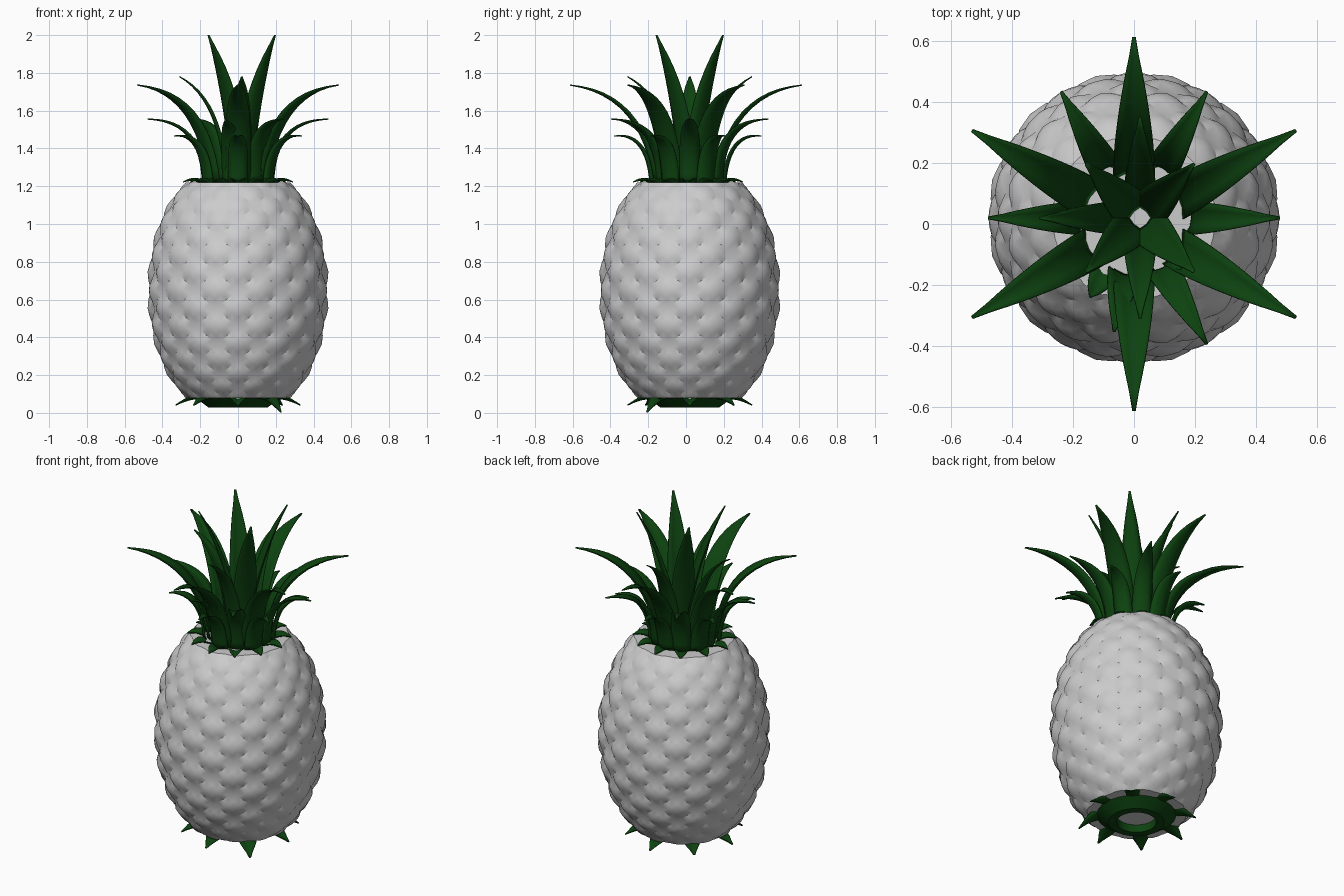
import bpy, bmesh, math
from math import sin, cos, pi, radians
from mathutils import Vector

if "Cube" in bpy.data.objects:
    bpy.data.objects.remove(bpy.data.objects["Cube"])

green = bpy.data.materials.new("leaf_green")
green.diffuse_color = (0.004, 0.055, 0.005, 1)
green.use_nodes = True
green.node_tree.nodes["Principled BSDF"].inputs["Base Color"].default_value = green.diffuse_color


def finish(bm, name, angle, mat=None):
    me = bpy.data.meshes.new(name)
    bm.to_mesh(me)
    bm.free()
    ob = bpy.data.objects.new(name, me)
    bpy.context.collection.objects.link(ob)
    if mat:
        me.materials.append(mat)
    bpy.ops.object.select_all(action='DESELECT')
    ob.select_set(True)
    bpy.context.view_layer.objects.active = ob
    bpy.ops.object.shade_smooth_by_angle(angle=radians(angle))
    return ob


# Fruit body: pillowed diamond scales laid in staggered rows on a barrel
def fruit_body(around=12, rows=14, sub=4, lim=1.043, bump=0.022):
    bm = bmesh.new()
    for k in range(rows + 1):
        for i in range(around):
            grid = []
            for a in range(sub + 1):
                line = []
                for b in range(sub + 1):
                    s, t = a / sub, b / sub
                    row = min(max(k + s + t - 1, 0), rows)
                    th = (2 * i + k % 2 + s - t) * pi / around
                    phi = -lim + 2 * lim * row / rows
                    h = bump * (16 * s * (1 - s) * t * (1 - t)) ** 0.75
                    r = 0.461 * cos(phi) ** 0.8 + h * cos(phi)
                    z = 0.65 + 0.66 * sin(phi)
                    line.append(bm.verts.new((r * cos(th), 0.02 + r * sin(th), z)))
                grid.append(line)
            for a in range(sub):
                for b in range(sub):
                    bm.faces.new((grid[a][b], grid[a + 1][b],
                                  grid[a + 1][b + 1], grid[a][b + 1]))
    bmesh.ops.remove_doubles(bm, verts=bm.verts, dist=0.0005)
    bmesh.ops.dissolve_degenerate(bm, edges=bm.edges, dist=0.0005)
    # flat caps at both ends
    for z in (0.65 - 0.66 * sin(lim), 0.65 + 0.66 * sin(lim)):
        ring = [(0.268 * cos(j * pi / 24), 0.02 + 0.268 * sin(j * pi / 24), z)
                for j in range(48)]
        bm.faces.new([bm.verts.new(p) for p in ring])
    bmesh.ops.recalc_face_normals(bm, faces=bm.faces)
    finish(bm, "fruit_body", 22)


# One leaf: cupped blade swept along a bent (radius, height) curve
def add_leaf(bm, ang, curve, half, centre, steps=12, cup=0.35):
    p0, p1, p2 = (Vector(p) for p in curve)
    rad = Vector((cos(ang), sin(ang), 0))
    lat = Vector((-sin(ang), cos(ang), 0))
    up = Vector((0, 0, 1))
    rows = []
    for n in range(steps + 1):
        t = n / steps
        q = p0 * (1 - t) ** 2 + p1 * 2 * t * (1 - t) + p2 * t * t
        d = (p1 - p0) * (1 - t) + (p2 - p1) * t
        nor = (rad * d.x + up * d.y).normalized().cross(lat)
        w = half * max(0.06, (1 - t ** 2.6) * (0.9 + 0.1 * t))
        base = Vector((centre[0], centre[1], 0)) + rad * q.x + up * q.y
        rows.append([bm.verts.new(base + lat * w * u + nor * cup * w * u * u)
                     for u in (-1, -0.5, 0, 0.5, 1)])
    for ra, rb in zip(rows, rows[1:]):
        for j in range(4):
            bm.faces.new((ra[j], ra[j + 1], rb[j + 1], rb[j]))


def leaf_ring(name, angles, curve, half, centre=(0, 0), special=None):
    bm = bmesh.new()
    for a in angles:
        c = special[a] if special and a in special else curve
        add_leaf(bm, radians(a), c, half, centre)
    ob = finish(bm, name, 60, green)
    m = ob.modifiers.new("thickness", 'SOLIDIFY')
    m.thickness = 0.005
    m.offset = 0
    return ob


fruit_body()

# Crown leaves, from the inside outward
mid = (0.02, 0.02)
leaf_ring("crown_tall_leaves", (45, 135, 225, 315),
          ((0.03, 1.21), (0.07, 1.65), (0.25, 2.0)), 0.075, mid)
leaf_ring("crown_inner_leaves", (90, 180, 270),
          ((0.09, 1.21), (0.11, 1.65), (0.33, 1.78)), 0.058, mid)
leaf_ring("crown_long_leaves", range(30, 390, 60),
          ((0.17, 1.21), (0.23, 1.68), (0.615, 1.735)), 0.074)
leaf_ring("crown_middle_leaves", (0, 60, 120, 180, 260, 300),
          ((0.19, 1.21), (0.19, 1.54), (0.48, 1.555)), 0.06, (0, 0.02),
          {260: ((0.19, 1.21), (0.2, 1.5), (0.38, 1.55))})
leaf_ring("crown_short_leaves", range(30, 390, 60),
          ((0.2, 1.21), (0.22, 1.48), (0.39, 1.465)), 0.058, (0, 0.01))
leaf_ring("crown_collar", range(0, 360, 30),
          ((0.19, 1.21), (0.23, 1.242), (0.29, 1.222)), 0.045, (0, 0.01))

# Leafy ring under the fruit
leaf_ring("base_leaves", range(0, 360, 45),
          ((0.15, 0.035), (0.19, 0.11), (0.33, 0.04)), 0.078, (0, 0.02),
          {315: ((0.15, 0.035), (0.19, 0.12), (0.32, 0.003))})

# Flat green rim closing the base ring
bm = bmesh.new()
n = 32
loops = [[bm.verts.new((r * cos(2 * pi * j / n), 0.02 + r * sin(2 * pi * j / n), z))
          for j in range(n)]
         for r, z in ((0.11, 0.075), (0.11, 0.028), (0.155, 0.028), (0.22, 0.076))]
for a, b in zip(loops, loops[1:]):
    for j in range(n):
        bm.faces.new((a[j], a[(j + 1) % n], b[(j + 1) % n], b[j]))
bmesh.ops.recalc_face_normals(bm, faces=bm.faces)
finish(bm, "base_rim", 30, green)
